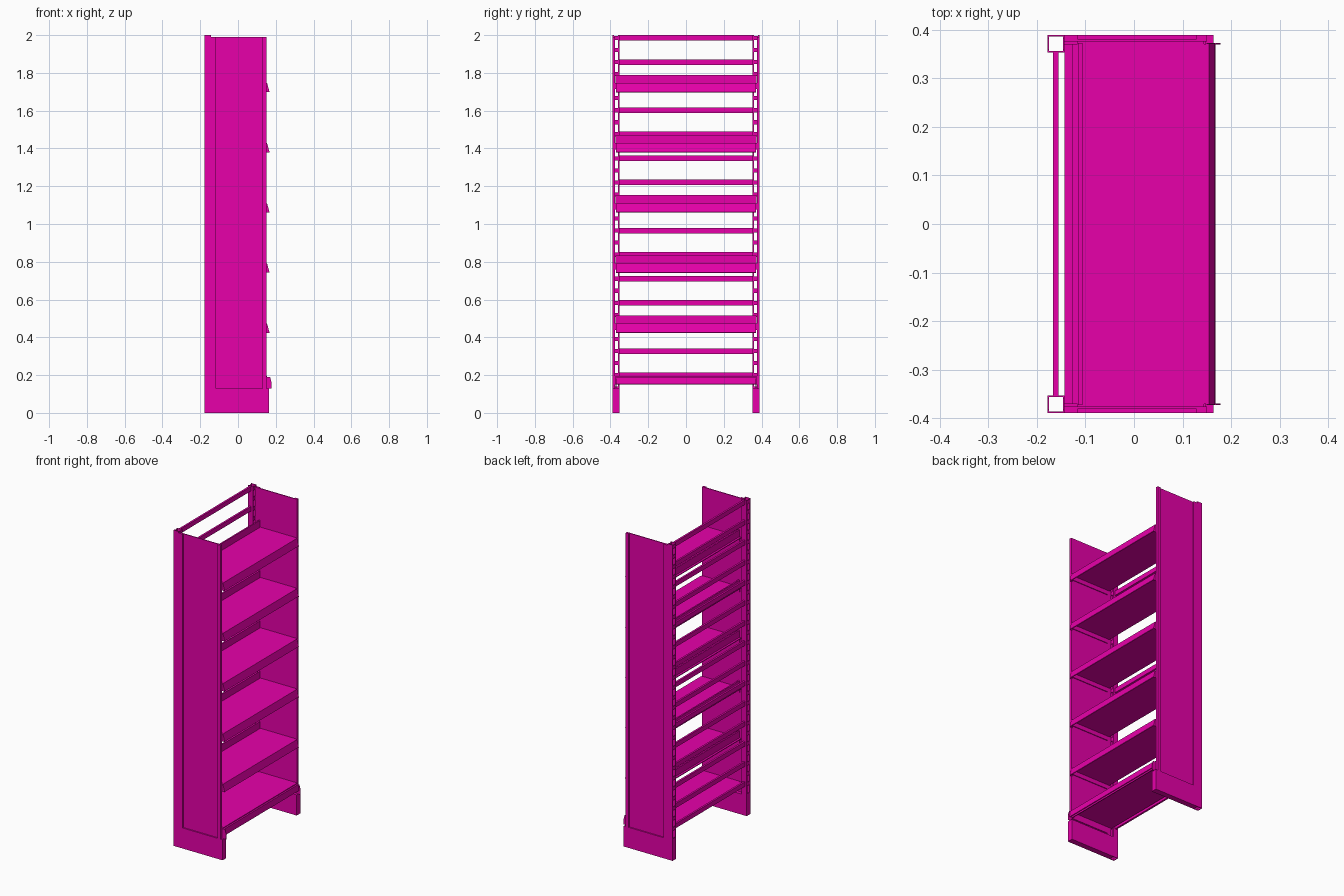
import bpy, bmesh
from mathutils import Matrix, Vector

if "Cube" in bpy.data.objects:
    bpy.data.objects.remove(bpy.data.objects["Cube"])

mat = bpy.data.materials.new("magenta_metal")
mat.diffuse_color = (0.8, 0.0, 0.4, 1)
mat.use_nodes = True
mat.node_tree.nodes["Principled BSDF"].inputs["Base Color"].default_value = mat.diffuse_color


def make(name, boxes=(), prisms=()):
    """One object from boxes (x0,x1,y0,y1,z0,z1) and xz-profiles (points,y0,y1)."""
    bm = bmesh.new()
    for x0, x1, y0, y1, z0, z1 in boxes:
        m = Matrix.Translation(((x0 + x1) / 2, (y0 + y1) / 2, (z0 + z1) / 2))
        m = m @ Matrix.Diagonal((abs(x1 - x0), abs(y1 - y0), abs(z1 - z0), 1))
        bmesh.ops.create_cube(bm, size=1, matrix=m)
    for pts, y0, y1 in prisms:
        face = bm.faces.new([bm.verts.new((x, y0, z)) for x, z in pts])
        ext = bmesh.ops.extrude_face_region(bm, geom=[face], use_keep_orig=True)
        moved = [v for v in ext["geom"] if isinstance(v, bmesh.types.BMVert)]
        bmesh.ops.translate(bm, verts=moved, vec=Vector((0, y1 - y0, 0)))
    bmesh.ops.recalc_face_normals(bm, faces=bm.faces[:])
    me = bpy.data.meshes.new(name)
    bm.to_mesh(me)
    bm.free()
    me.materials.append(mat)
    ob = bpy.data.objects.new(name, me)
    bpy.context.collection.objects.link(ob)
    return ob


PITCH = 0.1275
BACK, POST = -0.178, -0.143
Y0, Y1 = 0.353, 0.389
T = 0.003

for side, s in (("left", -1), ("right", 1)):
    # hollow slotted upright: solid side walls, ladder-like front and back walls
    boxes = [(BACK, POST, s * Y0, s * (Y0 + T), 0, 2),
             (BACK, POST, s * (Y1 - T), s * Y1, 0, 2)]
    for x0 in (BACK, POST - T):
        x1 = x0 + T
        boxes += [(x0, x1, s * Y0, s * (Y0 + 0.007), 0, 2),
                  (x0, x1, s * (Y1 - 0.007), s * Y1, 0, 2),
                  (x0, x1, s * Y0, s * Y1, 0, 0.14)]
        boxes += [(x0, x1, s * Y0, s * Y1, z - 0.011, z + 0.011)
                  for z in [1.985 - i * PITCH / 2 for i in range(29)]]
    make(side + "_upright", boxes)

    # base leg
    make(side + "_base_leg", [(POST, 0.164, s * Y0, s * Y1, 0, 0.13)])

    # end panel: recessed sheet with raised edge strips
    make(side + "_end_panel", [
        (-0.116, 0.129, s * 0.375, s * 0.381, 0.13, 1.99),
        (POST, -0.116, s * 0.375, s * Y1, 0.13, 1.99),
        (0.129, 0.15, s * 0.375, s * Y1, 0.13, 1.99)])

# horizontal back bars
make("back_bars", [(-0.167, -0.155, -Y0, Y0, z - 0.0145, z + 0.0145)
                   for z in [1.985 - i * PITCH for i in range(15)]])


def shelf(name, z, xb, xf, drop, rail):
    # sheet with a folded front edge
    make(name, [(xb, xf, -0.37, 0.37, z - 0.005, z),
                (xf - 0.006, xf, -0.37, 0.37, z - drop, z)])
    # side brackets
    make(name + "_brackets", [(-0.116, xf - 0.006, s * 0.37, s * 0.375, z - drop, z)
                              for s in (-1, 1)])
    # tilted label rail
    make(name + "_label_rail", prisms=rail)


for i in range(5):
    t = 1.746 - i * 0.3185
    pts = [(0.149, t), (0.154, t), (0.166, t - 0.046), (0.162, t - 0.049)]
    caps = [(0.148, t), (0.154, t), (0.167, t - 0.048), (0.148, t - 0.048)]
    rail = [(pts, -0.37, 0.37)] + [(caps, s * 0.368, s * 0.371) for s in (-1, 1)]
    name = "shelf_%d" % (5 - i)
    shelf(name, t, -0.128, 0.15, 0.032, rail)
    # upstanding stop along the back of the shelf
    make(name + "_back_stop", [(-0.115, -0.106, -0.372, 0.372, t - 0.005, t + 0.044)])

# bottom shelf is deeper and has a steeper label rail
low = [(0.152, 0.19), (0.163, 0.19), (0.168, 0.152), (0.164, 0.15)]
cap = [(0.15, 0.19), (0.17, 0.19), (0.178, 0.16), (0.178, 0.13), (0.15, 0.13)]
shelf("bottom_shelf", 0.195, POST, 0.153, 0.045,
      [(low, -0.37, 0.37)] + [(cap, s * 0.369, s * 0.372) for s in (-1, 1)])
